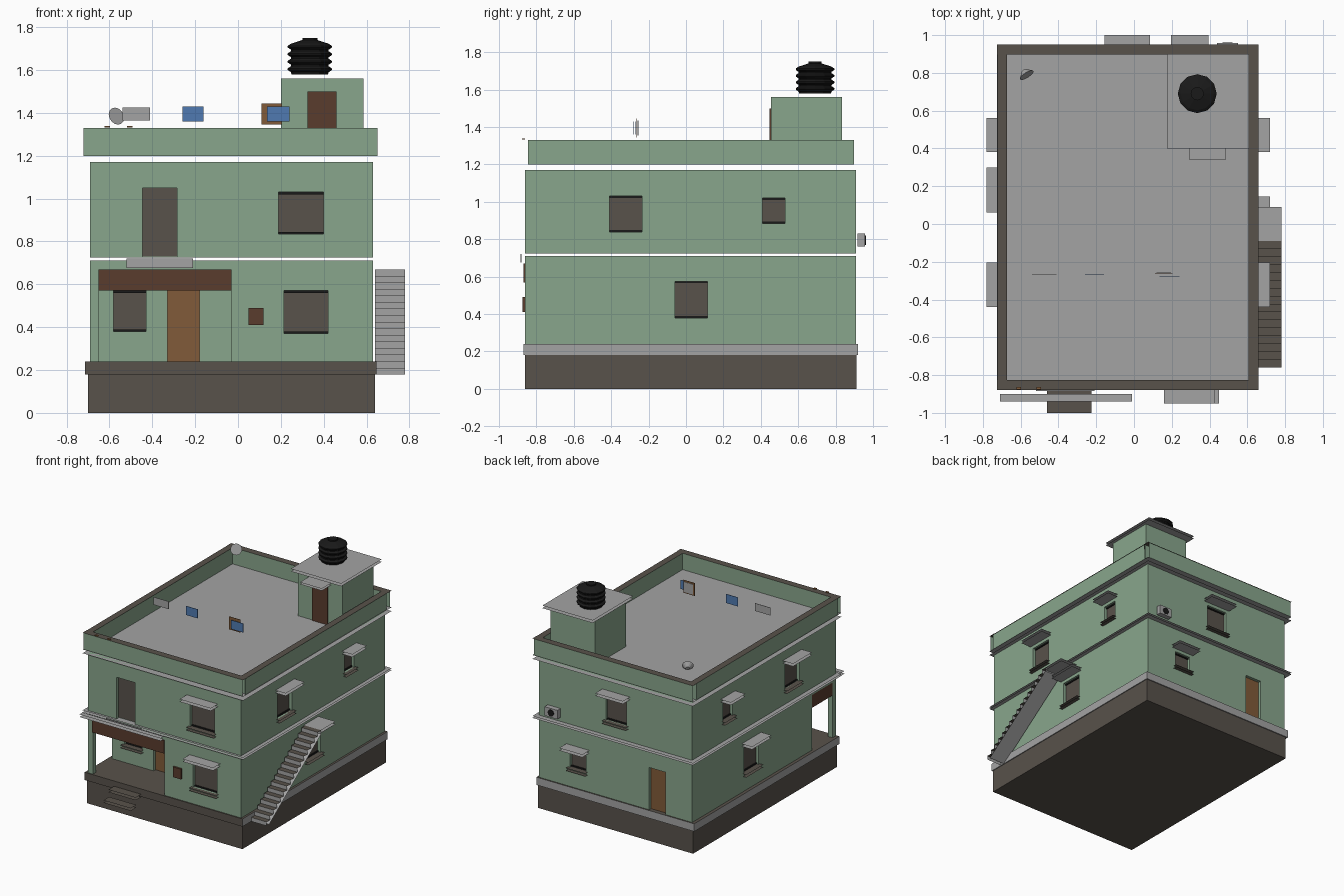
import bpy, bmesh, math
from mathutils import Vector

if "Cube" in bpy.data.objects:
    bpy.data.objects.remove(bpy.data.objects["Cube"], do_unlink=True)


def material(name, *rgb):
    m = bpy.data.materials.new(name)
    m.use_nodes = True
    m.diffuse_color = (*rgb, 1)
    m.node_tree.nodes["Principled BSDF"].inputs["Base Color"].default_value = (*rgb, 1)
    return m


GREEN = material("green_paint", .25, .38, .265)
GREY = material("concrete", .37, .37, .37)
STONE = material("dark_stone", .098, .084, .07)
BROWN = material("dark_brown", .102, .045, .027)
WOOD = material("wood", .22, .105, .041)
BLACK = material("black", .01, .01, .01)
BLUE = material("blue_cloth", .08, .195, .44)


def finish(name, bm, *mats):
    me = bpy.data.meshes.new(name)
    bm.to_mesh(me)
    bm.free()
    for m in mats:
        me.materials.append(m)
    ob = bpy.data.objects.new(name, me)
    bpy.context.collection.objects.link(ob)
    return ob


SIDES = {"x": (0, 1, 3, 2), "X": (4, 6, 7, 5), "y": (0, 4, 5, 1),
         "Y": (2, 3, 7, 6), "z": (0, 2, 6, 4), "Z": (1, 5, 7, 3)}


def add_box(bm, a, b, sides="xXyYzZ"):
    """Box between two corners; only the named sides get faces."""
    lo, hi = zip(*[(min(p), max(p)) for p in zip(a, b)])
    v = [bm.verts.new((x, y, z)) for x in (lo[0], hi[0])
         for y in (lo[1], hi[1]) for z in (lo[2], hi[2])]
    for s in sides:
        bm.faces.new([v[i] for i in SIDES[s]])
    bmesh.ops.delete(bm, geom=[p for p in v if not p.link_faces], context='VERTS')


def box(name, a, b, mat, sides="xXyYzZ"):
    bm = bmesh.new()
    add_box(bm, a, b, sides)
    return finish(name, bm, mat)


def slab(name, a, b, mat=GREY):
    return box(name, a, b, mat, "zZ")


# Wall frames: u runs along the wall, d points outwards
WALL = {"front": lambda u, d, z: (u, -.86 - d, z),
        "porch": lambda u, d, z: (u, -.57 - d, z),
        "back": lambda u, d, z: (u, .91 + d, z),
        "right": lambda u, d, z: (.63 + d, u, z),
        "left": lambda u, d, z: (-.69 - d, u, z)}
cuts = bmesh.new()


def opening(side, floor, u0, u1, z0, z1, mat=STONE, door=False, awning=True):
    name, w = f"{side}_{floor}_{'door' if door else 'window'}", WALL[side]
    add_box(cuts, w(u0, -.03, z0 - .005 * door), w(u1, .03, z1))
    box(name, w(u0, -.03, z0), w(u1, -.024, z1), mat)
    if door:
        return
    for part, z in (("top_bar", z1 - .01), ("bottom_bar", z0)):
        box(f"{name}_{part}", w(u0, -.024, z), w(u1, -.016, z + .01), BLACK)
    slab(name + "_sill", w(u0 - .015, -.02, z0 - .02), w(u1 + .015, .03, z0), STONE)
    if awning:
        slab(name + "_awning", w(u0 - .03, 0, z1 + .025), w(u1 + .03, .09, z1 + .045))


opening("front", "upper", .19, .40, .835, 1.03)
opening("front", "lower", .215, .42, .37, .57)
opening("front", "upper", -.445, -.285, .73, 1.05, door=True)
opening("porch", "lower", -.58, -.43, .38, .57, awning=False)
opening("porch", "lower", -.33, -.18, .24, .57, WOOD, door=True)
for s in ("right", "left"):
    opening(s, "upper", -.41, -.235, .84, 1.03)
    opening(s, "upper_small", .41, .53, .885, 1.02)
opening("right", "lower", -.06, .115, .38, .575)
opening("left", "lower", .09, .27, .38, .575)
opening("back", "upper", -.125, .055, .84, 1.03)
opening("back", "lower", .225, .365, .39, .52)
opening("back", "lower", -.46, -.32, .24, .57, WOOD, door=True)

# Plinth and floor band, whose front and top are dark stone
box("plinth", (-.70, -.86, 0), (.64, .912, .18), STONE)
band = box("floor_band", (-.715, -.868, .18), (.647, .92, .24), GREY)
band.data.materials.append(STONE)
for f in band.data.polygons:
    f.material_index = int(f.normal.y < -.5 or f.normal.z > .5)

# Storeys: the lower one has a corner cut out for the porch
bm = bmesh.new()
plan = [(-.69, -.57), (-.03, -.57), (-.03, -.86), (.63, -.86), (.63, .91), (-.69, .91)]
base = bm.faces.new([bm.verts.new((x, y, .24)) for x, y in plan])
top = bmesh.ops.extrude_face_region(bm, geom=[base])["geom"]
bmesh.ops.translate(bm, vec=(0, 0, .47), verts=[g for g in top if isinstance(g, bmesh.types.BMVert)])
bmesh.ops.recalc_face_normals(bm, faces=bm.faces)
lower = finish("lower_storey", bm, GREEN)
upper = box("upper_storey", (-.69, -.86, .725), (.63, .91, 1.17), GREEN)

# Recess the doors and windows
cutter = finish("opening_cutter", cuts, GREEN)
cutter.hide_render = True
for ob in (lower, upper):
    mod = ob.modifiers.new("openings", 'BOOLEAN')
    mod.operation, mod.solver, mod.object = 'DIFFERENCE', 'EXACT', cutter
    bpy.context.view_layer.objects.active = ob
    bpy.ops.object.modifier_apply(modifier=mod.name)
bpy.data.objects.remove(cutter, do_unlink=True)

# Floor slabs
slab("middle_slab", (-.725, -.88, .71), (.66, .95, .725))
slab("roof_slab", (-.725, -.88, 1.17), (.66, .95, 1.20))

# Porch
box("porch_column", (-.69, -.86, .24), (-.65, -.82, .71), GREEN)
box("porch_front_beam", (-.65, -.87, .57), (-.03, -.83, .67), BROWN)
box("porch_front_lintel", (-.65, -.86, .67), (-.03, -.82, .71), GREEN)
box("porch_side_beam", (-.69, -.82, .57), (-.65, -.57, .67), BROWN)
box("porch_side_lintel", (-.69, -.82, .67), (-.65, -.57, .71), GREEN)
slab("porch_canopy", (-.71, -.94, .70), (-.01, -.90, .72))
box("balcony_plate", (-.52, -.885, .675), (-.21, -.88, .72), GREY)
for i in range(2):
    y, z = -1 + i * .06, .14 + i * .06
    slab("porch_step", (-.46, y, z - .02), (-.225, y + .07, z), STONE)
box("meter_box", (.05, -.875, .41), (.12, -.86, .49), BROWN)

# Parapet with dark coping
P0, P1 = 1.20, 1.33
for n, y in (("front", -.875), ("back", .90)):
    box(n + "_parapet", (-.72, y, P0), (.65, y + .045, P1), GREEN, "yY")
    box(n + "_coping", (-.725, y - .003, P1), (.66, y + .05, P1), STONE, "Z")
for n, x in (("left", -.72), ("right", .61)):
    box(n + "_parapet", (x, -.845, P0), (x + .043, .898, P1), GREEN, "xX")
    box(n + "_coping", (x - .003, -.83, P1), (x + .048, .90, P1), STONE, "Z")

# Outside stair: treads, risers and sloping underside, open at the side
N, Y0, Z0, RUN, RISE = 16, -.76, .18, .67 / 16, .49 / 16
bm = bmesh.new()
path = [(Y0, Z0)]
for i in range(N):
    y, z = path[-1]
    path += [(y, z + RISE), (y + RUN, z + RISE)]
path += [(-.09, .64), (Y0 + .03, Z0)]
rows = [[bm.verts.new((x, y, z)) for x in (.64, .78)] for y, z in path]
for (a, b), (c, d) in zip(rows, rows[1:]):
    f = bm.faces.new((a, b, d, c))
    f.material_index = int(abs(a.co.z - c.co.z) < .001)
finish("outside_stair", bm, GREY, STONE)
slab("stair_landing", (.63, -.09, .65), (.78, .09, .67))

# Roof room
box("roof_room", (.20, .455, 1.20), (.585, .835, 1.56), GREEN)
slab("roof_room_slab", (.175, .40, 1.56), (.61, .90, 1.58))
box("roof_room_door", (.325, .447, 1.20), (.46, .455, 1.50), BROWN)
slab("roof_room_awning", (.295, .34, 1.515), (.485, .455, 1.53))

# Ribbed water tank
bm = bmesh.new()
profile = [(.085, 1.58)]
for i in range(4):
    z = 1.59 + i * .035
    profile += [(.088, z), (.103, z + .01), (.103, z + .018), (.088, z + .028)]
profile += [(.035, 1.74), (.035, 1.75)]
rings = [[bm.verts.new((.335 + r * math.cos(k * math.tau / 12), .69 + r * math.sin(k * math.tau / 12), z))
          for k in range(12)] for r, z in profile]
for a, b in zip(rings, rings[1:]):
    for k in range(12):
        j = (k + 1) % 12
        bm.faces.new((a[k], a[j], b[j], b[k]))
bm.faces.new(rings[-1])
bm.faces.new(rings[0][::-1])
finish("water_tank", bm, BLACK)

# Dish aerial
bm = bmesh.new()
bmesh.ops.create_cone(bm, cap_ends=True, segments=14, radius1=.015, radius2=.042, depth=.03)
dish = finish("dish_aerial", bm, GREY)
dish.location = (-.575, .80, 1.38)
dish.rotation_euler = Vector((.54, -.84, .35)).to_track_quat('Z', 'Y').to_euler()

# Washing hung over the roof
for n, x0, x1, z0, z1, y, m in (("grey_cloth", -.54, -.41, 1.365, 1.425, -.27, GREY),
                                ("blue_cloth", -.26, -.16, 1.36, 1.43, -.27, BLUE),
                                ("blue_shirt", .135, .24, 1.36, 1.43, -.28, BLUE),
                                ("brown_towel", .11, .205, 1.345, 1.445, -.265, WOOD),
                                ("grey_towel", .12, .195, 1.355, 1.435, -.258, GREY)):
    box(n, (x0, y, z0), (x1, y + .003, z1), m)

# Air conditioner with fan
box("air_conditioner", (.44, .918, .76), (.55, .957, .83), GREY)
bm = bmesh.new()
bmesh.ops.create_cone(bm, cap_ends=True, segments=12, radius1=.026, radius2=.026, depth=.005)
fan = finish("air_conditioner_fan", bm, BLACK)
fan.location = (.495, .959, .795)
fan.rotation_euler.x = math.pi / 2

# Small ornaments on the front coping
for x in (-.61, -.505):
    box("coping_ornament", (x - .012, -.877, 1.333), (x + .012, -.862, 1.338), WOOD)
